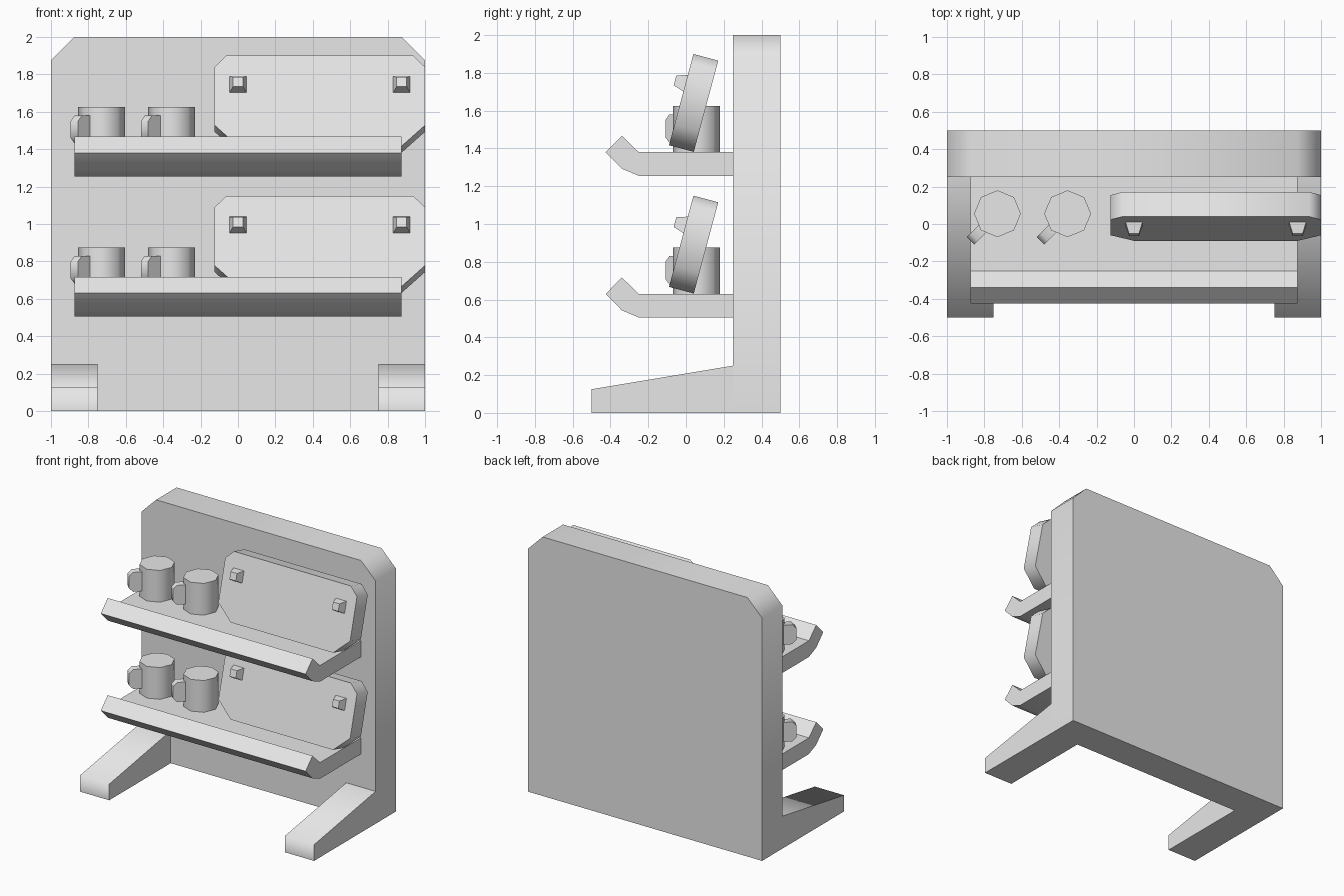
import bpy, bmesh, math
from mathutils import Vector

if "Cube" in bpy.data.objects:
    bpy.data.objects.remove(bpy.data.objects["Cube"])

grey = bpy.data.materials.new("plain grey")
grey.diffuse_color = (0.8, 0.8, 0.8, 1)
grey.use_nodes = True
grey.node_tree.nodes["Principled BSDF"].inputs["Base Color"].default_value = grey.diffuse_color


def finish(name, bm, angle):
    """Turn a bmesh into a grey object, smooth below the given angle."""
    bmesh.ops.recalc_face_normals(bm, faces=bm.faces)
    mesh = bpy.data.meshes.new(name)
    bm.to_mesh(mesh)
    bm.free()
    mesh.materials.append(grey)
    ob = bpy.data.objects.new(name, mesh)
    bpy.context.collection.objects.link(ob)
    bpy.ops.object.select_all(action='DESELECT')
    ob.select_set(True)
    bpy.context.view_layer.objects.active = ob
    bpy.ops.object.shade_smooth_by_angle(angle=math.radians(angle))
    return ob


def prism(name, points, depth, angle=60, taper=1.0):
    """Extrude a 3D outline along a vector, optionally shrinking the far end."""
    bm = bmesh.new()
    near = [Vector(p) for p in points]
    centre = sum(near, Vector()) / len(near)
    far = [centre + (p - centre) * taper + Vector(depth) for p in near]
    a = [bm.verts.new(p) for p in near]
    b = [bm.verts.new(p) for p in far]
    bm.faces.new(a)
    bm.faces.new(b)
    for i in range(len(a)):
        j = (i + 1) % len(a)
        bm.faces.new((a[i], a[j], b[j], b[i]))
    return finish(name, bm, angle)


# back board with clipped top corners
outline = [(-1, 0), (1, 0), (1, 1.875), (0.875, 2), (-0.875, 2), (-1, 1.875)]
prism("back_board", [(x, 0.25, z) for x, z in outline], (0, 0.25, 0))

# two wedge feet
foot = [(-0.5, 0), (-0.5, 0.125), (0.25, 0.25), (0.25, 0)]
for side, x in (("left", -1), ("right", 0.75)):
    prism(f"{side}_foot", [(x, y, z) for y, z in foot], (0.25, 0, 0), 85)

# tilted plaque frame: up its face, and out of its front
tilt = math.radians(15)
up = Vector((0, math.sin(tilt), math.cos(tilt)))
out = Vector((0, -math.cos(tilt), math.sin(tilt)))

shelf = [(0.25, 0), (-0.25, 0), (-0.34, 0.038), (-0.425, 0.125),
         (-0.34, 0.212), (-0.25, 0.125), (0.25, 0.125)]
plate = [(0, 0), (0.875, 0), (1, 0.115), (1, 0.4375), (0.9375, 0.5),
         (-0.0625, 0.5), (-0.125, 0.4375), (-0.125, 0.115)]
handle = [(0.1, 0.05), (0.175, 0.05), (0.205, 0.08),
          (0.205, 0.17), (0.175, 0.2), (0.1, 0.2)]

for level, base in (("lower", 0.505), ("upper", 1.255)):
    # shelf with upturned lip
    prism(f"{level}_shelf", [(-0.875, y, base + z) for y, z in shelf],
          (1.75, 0, 0), 30)
    top = base + 0.125

    # eight-sided mugs with handles pointing diagonally forward
    for n, cx in enumerate((-0.73, -0.355), 1):
        c = Vector((cx, 0.055, top))
        ring = [c + 0.125 * Vector((math.cos(k * math.pi / 4),
                                    math.sin(k * math.pi / 4), 0))
                for k in range(8)]
        prism(f"{level}_mug_{n}", ring, (0, 0, 0.245))
        d = Vector((-1, -1, 0)).normalized()
        side = Vector((1, -1, 0)).normalized() * 0.056
        prism(f"{level}_mug_handle_{n}",
              [c + d * r + Vector((0, 0, z)) - side / 2 for r, z in handle], side)

    # leaning plaque
    foot_edge = Vector((0, -0.09, top + 0.037))
    prism(f"{level}_plaque",
          [foot_edge + up * h + Vector((x, 0, 0)) for x, h in plate],
          out * -0.136)

    # tapered pegs on the plaque
    for n, x in enumerate((0, 0.875), 1):
        c = foot_edge + up * 0.34 + Vector((x, 0, 0))
        sq = [c + Vector((sx * 0.045, 0, 0)) + up * (sz * 0.045)
              for sx, sz in ((-1, -1), (1, -1), (1, 1), (-1, 1))]
        prism(f"{level}_peg_{n}", sq, out * 0.058, 30, 0.6)
